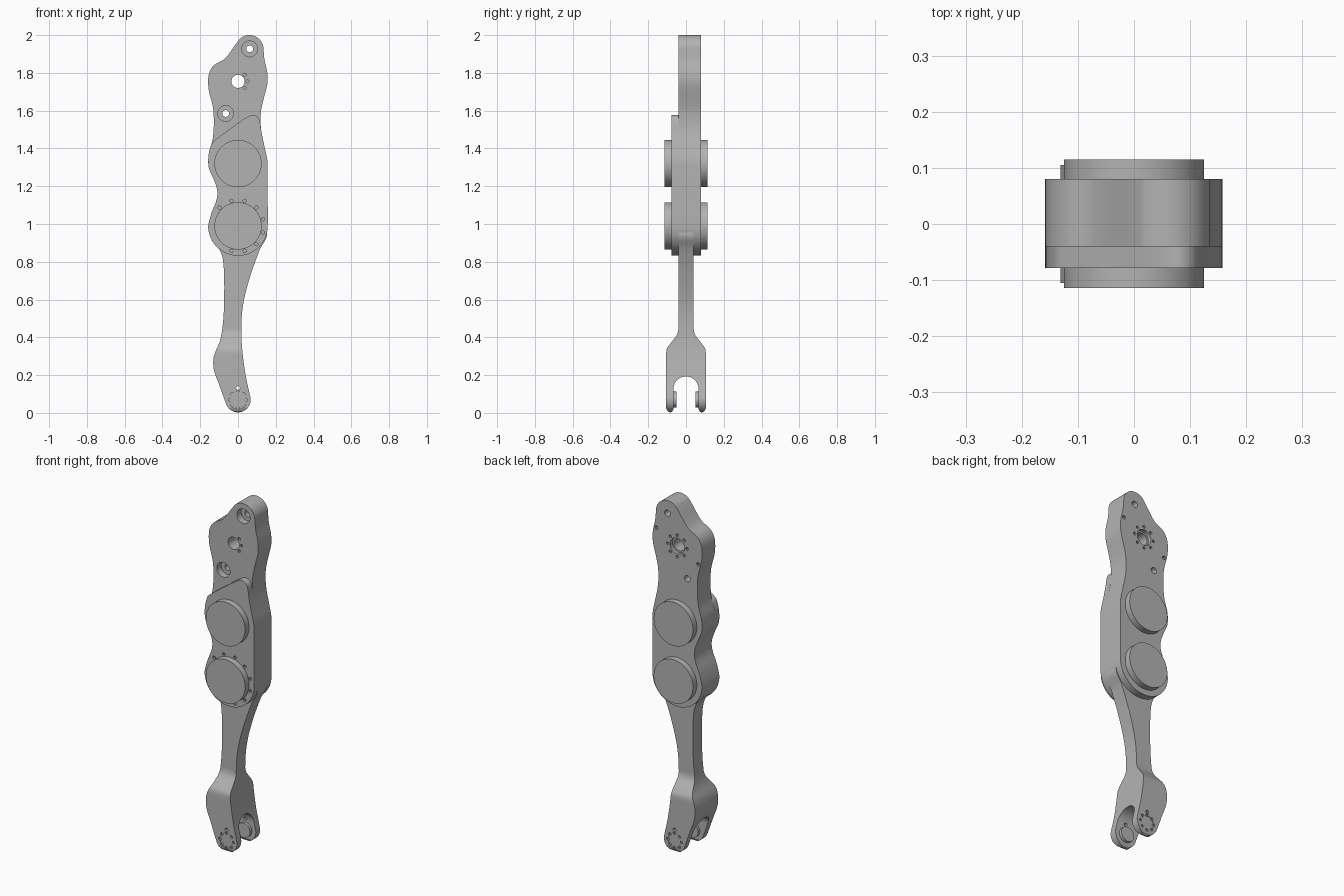
import bpy, bmesh
from math import sin, cos, radians, pi
from mathutils import Vector, Matrix

cube = bpy.data.objects.get("Cube")
if cube:
    bpy.data.objects.remove(cube, do_unlink=True)

grey = bpy.data.materials.new("machined grey")
grey.use_nodes = True
grey.diffuse_color = (0.45, 0.45, 0.45, 1)
grey.node_tree.nodes["Principled BSDF"].inputs["Base Color"].default_value = grey.diffuse_color


def arc(cx, cz, r, start, end, n=14):
    angles = [radians(start + (end - start) * i / n) for i in range(n + 1)]
    return [(cx + r * cos(a), cz + r * sin(a)) for a in angles]


def smooth(points, steps=4):
    """Closed curve through the points."""
    out, n = [], len(points)
    for i in range(n):
        a, b, c, d = (Vector(points[(i + k) % n]) for k in (-1, 0, 1, 2))
        gap = (c - b).length
        # tangents limited by the span length to avoid overshoot
        t0 = (c - a).normalized() * gap
        t1 = (d - b).normalized() * gap
        for s in range(steps):
            t = s / steps
            out.append(b * (2*t**3 - 3*t*t + 1) + t0 * (t**3 - 2*t*t + t)
                       + c * (3*t*t - 2*t**3) + t1 * (t**3 - t*t))
    return out


def make(name, bm):
    bmesh.ops.recalc_face_normals(bm, faces=bm.faces)
    mesh = bpy.data.meshes.new(name)
    bm.to_mesh(mesh)
    bm.free()
    obj = bpy.data.objects.new(name, mesh)
    bpy.context.collection.objects.link(obj)
    mesh.materials.append(grey)
    return obj


def extrude(name, outline, lo, hi, axis="y"):
    """Extrude a side outline between two depths."""
    bm = bmesh.new()
    place = (lambda p, d: (p[0], d, p[1])) if axis == "y" else (lambda p, d: (d, p[0], p[1]))
    face = bm.faces.new([bm.verts.new(place(p, lo)) for p in outline])
    grown = bmesh.ops.extrude_face_region(bm, geom=[face])["geom"]
    move = Vector(place((0, 0), hi - lo))
    bmesh.ops.translate(bm, vec=move, verts=[v for v in grown if isinstance(v, bmesh.types.BMVert)])
    return make(name, bm)


def cylinder(name, x, z, r, lo, hi, sides=48):
    bm = bmesh.new()
    spin = Matrix.Translation((x, (lo + hi) / 2, z)) @ Matrix.Rotation(pi / 2, 4, "X")
    bmesh.ops.create_cone(bm, cap_ends=True, segments=sides, radius1=r, radius2=r,
                          depth=hi - lo, matrix=spin)
    return make(name, bm)


def combine(obj, tool, operation="DIFFERENCE"):
    mod = obj.modifiers.new("cut", "BOOLEAN")
    mod.object, mod.operation, mod.solver = tool, operation, "EXACT"
    graph = bpy.context.evaluated_depsgraph_get()
    mesh = bpy.data.meshes.new_from_object(obj.evaluated_get(graph))
    obj.modifiers.clear()
    obj.data = mesh
    bpy.data.objects.remove(tool, do_unlink=True)


def drill(obj, x, z, r, lo, hi, sides=24):
    combine(obj, cylinder("cutter", x, z, r, lo, hi, sides))


# Outline shared by the housing and its front cover, from right side round to left
LOWER_Z, UPPER_Z = 0.99, 1.32
waist = ([(0.122, 1.5), (0.14, 1.41), (0.155, 1.34), (0.157, 1.3), (0.157, 1.15), (0.157, 0.98)]
         + arc(0, LOWER_Z, 0.158, -20, -180, 20)
         + [(-0.14, 1.06), (-0.113, 1.13), (-0.11, 1.18), (-0.13, 1.24), (-0.155, 1.3), (-0.155, 1.37)])

# Housing
housing = extrude("upper_housing", smooth(
    arc(0.06, 1.925, 0.075, 130, 0)
    + [(0.14, 1.87), (0.155, 1.8), (0.155, 1.74), (0.135, 1.66), (0.121, 1.59)] + waist
    + [(-0.134, 1.45), (-0.128, 1.54), (-0.133, 1.62), (-0.155, 1.71), (-0.155, 1.79),
       (-0.128, 1.84), (-0.07, 1.875), (-0.01, 1.955)]), -0.04, 0.08)
SHAFT_Z = 1.755
drill(housing, 0, SHAFT_Z, 0.035, -0.2, 0.2, 32)
drill(housing, 0, SHAFT_Z, 0.045, 0.06, 0.2, 32)
for x, z in ((0.062, 1.927), (-0.065, 1.585)):
    drill(housing, x, z, 0.042, -0.2, 0.0, 32)
    drill(housing, x, z, 0.018, -0.2, 0.2)
for k in range(8):
    a = k * pi / 4
    drill(housing, 0.062 * cos(a), SHAFT_Z + 0.062 * sin(a), 0.008, 0.06, 0.2, 10)
for k in (-1, 0, 1):
    a = k * pi / 4
    drill(housing, 0.05 * cos(a), SHAFT_Z + 0.05 * sin(a), 0.008, -0.2, -0.02, 10)
for side in (1, -1):
    drill(housing, 0.133 * side, SHAFT_Z + 0.07 * side, 0.01, 0.06, 0.2, 10)

# Front cover with its bolt holes
cover = extrude("front_cover", smooth(
    [(-0.14, 1.425), (-0.125, 1.442), (-0.03, 1.512), (0.045, 1.565), (0.08, 1.578), (0.108, 1.562),
     (0.118, 1.53)] + waist), -0.078, -0.039)
for k in range(9):
    a = radians(135 - 30 * k)
    drill(cover, 0.137 * cos(a), LOWER_Z + 0.137 * sin(a), 0.009, -0.2, -0.06, 10)

# Round motor caps, front and back
caps = []
for label, z in (("lower", LOWER_Z), ("upper", UPPER_Z)):
    caps.append(cylinder(label + "_front_cap", 0, z, 0.125, -0.114, -0.07, 72))
    caps.append(cylinder(label + "_back_cap", 0, z, 0.125, 0.07, 0.115, 72))

# Lower arm: side outline crossed with a forked depth outline
FOOT_Z = 0.07
arm = extrude("lower_arm", smooth(
    [(0, 1.05), (0.1, 1.03), (0.154, 0.95), (0.118, 0.87), (0.07, 0.74), (0.032, 0.6), (0.018, 0.48),
     (0.022, 0.34), (0.042, 0.19)]
    + arc(0, FOOT_Z, 0.067, 15, -155)
    + [(-0.1, 0.15), (-0.128, 0.23), (-0.128, 0.3), (-0.096, 0.38), (-0.079, 0.48), (-0.073, 0.62),
       (-0.077, 0.79), (-0.095, 0.86), (-0.145, 0.93), (-0.11, 1.02)]), -0.2, 0.2)
half = [(0.041, 1.1), (0.041, 0.44), (0.045, 0.42), (0.053, 0.405), (0.095, 0.352), (0.102, 0.338),
        (0.105, 0.32), (0.105, 0.025), (0.098, 0.01), (0.085, 0.002), (0.075, 0.005), (0.066, 0.02)]
slot = arc(0, 0.127, 0.066, 0, 180, 24)
depth = half + slot + [(-y, z) for y, z in reversed(half)]
combine(arm, extrude("fork_depth", depth, -0.3, 0.3, "x"), "INTERSECT")

# Foot pivots: recessed bolt rings outside, bosses inside
for side in (1, -1):
    def span(a, b):
        return sorted((a * side, b * side))
    for k in range(8):
        a = k * pi / 4
        drill(arm, 0.043 * cos(a), FOOT_Z + 0.043 * sin(a), 0.008, *span(0.095, 0.2), 10)
    drill(arm, 0, FOOT_Z, 0.041, *span(0.102, 0.2), 40)
    drill(arm, 0, 0.132, 0.01, *span(0.03, 0.2), 12)
    caps.append(cylinder("foot_boss_" + ("back" if side > 0 else "front"),
                         0, FOOT_Z, 0.042, *span(0.05, 0.07)))

# Smooth shading with sharp edges
bpy.ops.object.select_all(action="DESELECT")
for obj in [housing, cover, arm] + caps:
    obj.select_set(True)
    bpy.context.view_layer.objects.active = obj
bpy.ops.object.shade_smooth_by_angle(angle=radians(30))
